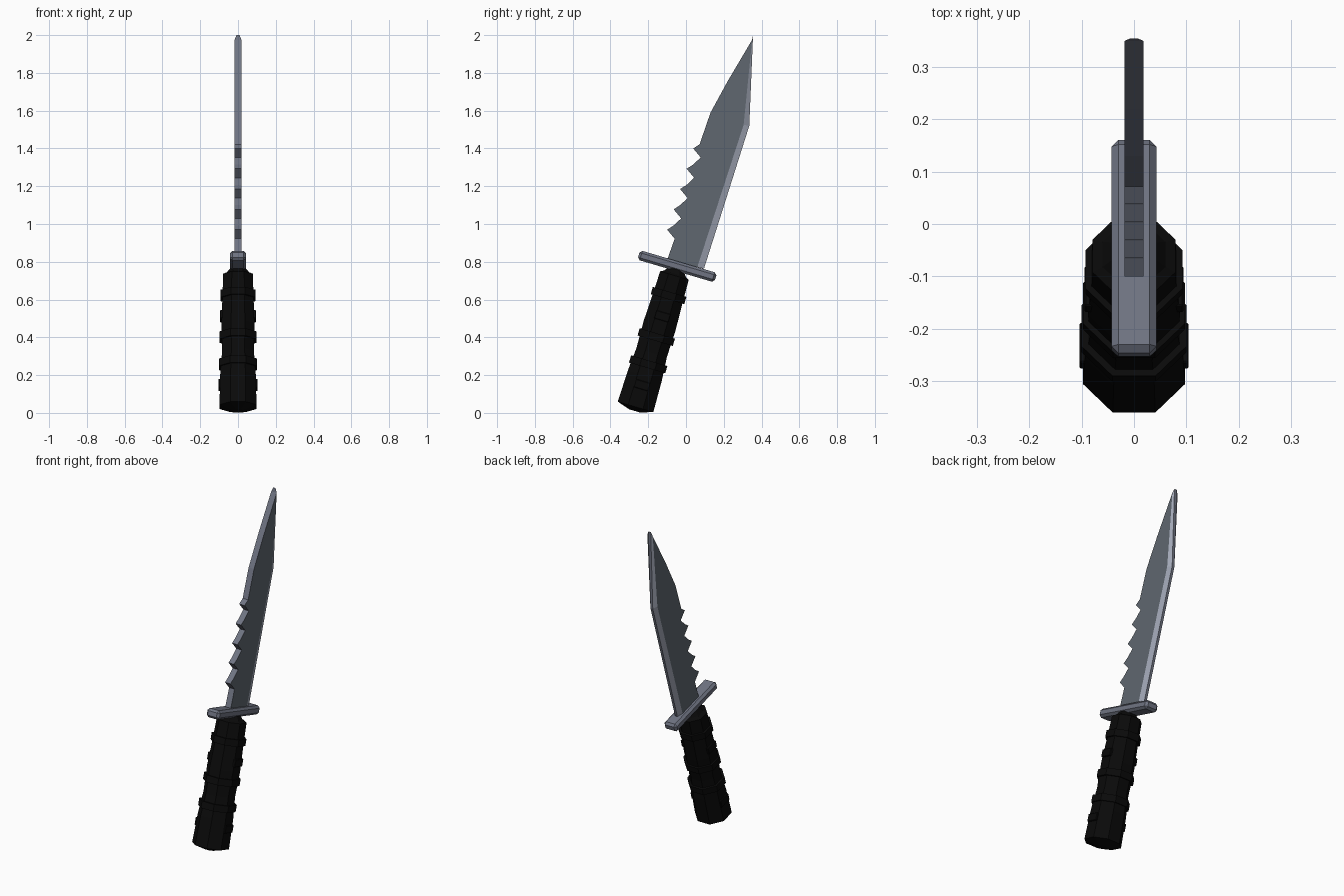
import bpy, bmesh, math
from mathutils import Matrix, Vector

if "Cube" in bpy.data.objects:
    bpy.data.objects.remove(bpy.data.objects["Cube"])


def mat(name, r, g, b):
    m = bpy.data.materials.new(name)
    m.diffuse_color = (r, g, b, 1)
    m.use_nodes = True
    m.node_tree.nodes["Principled BSDF"].inputs["Base Color"].default_value = m.diffuse_color
    return m


FLAT = mat("blade grey", 0.115, 0.135, 0.16)
STEEL = mat("light steel", 0.16, 0.175, 0.225)
EDGE = mat("bright edge", 0.36, 0.39, 0.47)
BLACK = mat("grip black", 0.003, 0.003, 0.003)

# Tilted frame: local z runs along the grip from its butt
TILT = Matrix.Translation((0, -0.267, 0.032)) @ Matrix.Rotation(math.radians(-16.5), 4, 'X')


def finish(name, bm, mats, matrix=None):
    bmesh.ops.recalc_face_normals(bm, faces=bm.faces)
    if matrix is not None:
        bm.transform(matrix)
    me = bpy.data.meshes.new(name)
    bm.to_mesh(me)
    bm.free()
    for m in mats:
        me.materials.append(m)
    ob = bpy.data.objects.new(name, me)
    bpy.context.collection.objects.link(ob)
    return ob


def octagon_stack(name, profile):
    """Eight-sided solid from (height, apothem) pairs."""
    bm = bmesh.new()
    rings = []
    for t, a in profile:
        r = a / math.cos(math.pi / 8)
        rings.append([bm.verts.new((r * math.cos((k + .5) * math.pi / 4),
                                    r * math.sin((k + .5) * math.pi / 4), t)) for k in range(8)])
    for lo, hi in zip(rings, rings[1:]):
        for k in range(8):
            j = (k + 1) % 8
            bm.faces.new((lo[k], lo[j], hi[j], hi[k]))
    bm.faces.new(rings[0])
    bm.faces.new(rings[-1])
    return finish(name, bm, [BLACK], TILT)


def box(name, size, centre, material, bevel):
    bm = bmesh.new()
    bmesh.ops.create_cube(bm, size=1)
    bmesh.ops.scale(bm, vec=size, verts=bm.verts)
    bmesh.ops.bevel(bm, geom=bm.edges[:], offset=bevel, segments=1, affect='EDGES')
    bmesh.ops.translate(bm, vec=centre, verts=bm.verts)
    return finish(name, bm, [material], TILT)


# Grip
GRIP = [(-.022, .03), (0, .098), (.17, .094), (.3, .084), (.45, .088),
        (.6, .082), (.725, .079), (.735, .06), (.76, .04)]
octagon_stack("grip", GRIP)


def grip_radius(t):
    for (t0, a0), (t1, a1) in zip(GRIP, GRIP[1:]):
        if t0 <= t <= t1:
            return a0 + (a1 - a0) * (t - t0) / (t1 - t0)


# Raised grip bands
for i, t in enumerate((.235, .385, .615)):
    a = grip_radius(t) + .011
    octagon_stack(f"grip_band_{i + 1}", [(t - .02, a), (t + .02, a)])

# Raised side ribs between the bands
for i, t in enumerate((.12, .5)):
    for s in (-1, 1):
        box(f"grip_rib_{i + 1}_{'left' if s < 0 else 'right'}", (.024, .08, .045),
            (s * (grip_radius(t) - .003), 0, t), BLACK, .003)

# Guard
box("guard", (.086, .425, .052), (0, 0, .776), STEEL, .013)

# Blade: spine with five saw teeth, flat sides, ground cutting edge
spine = [(-.098, .815)]
for i in range(5):
    y, z = .0345 * i, .1075 * i
    spine += [(-.06 + y, .922 + z), (-.1 + y, .97 + z), (-.066 + y, .992 + z)]
spine += [(.13, 1.59), (.22, 1.755), (.35, 1.975)]
grind = [(.35, 1.975), (.305, 1.525), (.06, .772)]
edge = [(.355, 2.0), (.335, 1.52), (.095, .763)]

bm = bmesh.new()
side = {}
for s in (-1, 1):
    body = [bm.verts.new((s * .0185, y, z)) for y, z in spine + grind[1:]]
    rim = [bm.verts.new((s * .008, y, z)) for y, z in edge]
    n = len(spine)
    bm.faces.new(body).material_index = 0
    ground = body[n - 1:]
    for k in range(2):
        bm.faces.new((ground[k], ground[k + 1], rim[k + 1], rim[k])).material_index = 2
    side[s] = (body, rim, n)
(bl, rl, n), (br, rr, _) = side[-1], side[1]
left, right = bl[:n] + rl + [bl[-1]], br[:n] + rr + [br[-1]]
for k in range(len(left)):
    j = (k + 1) % len(left)
    bm.faces.new((left[k], left[j], right[j], right[k])).material_index = 1
finish("blade", bm, [FLAT, STEEL, EDGE])
